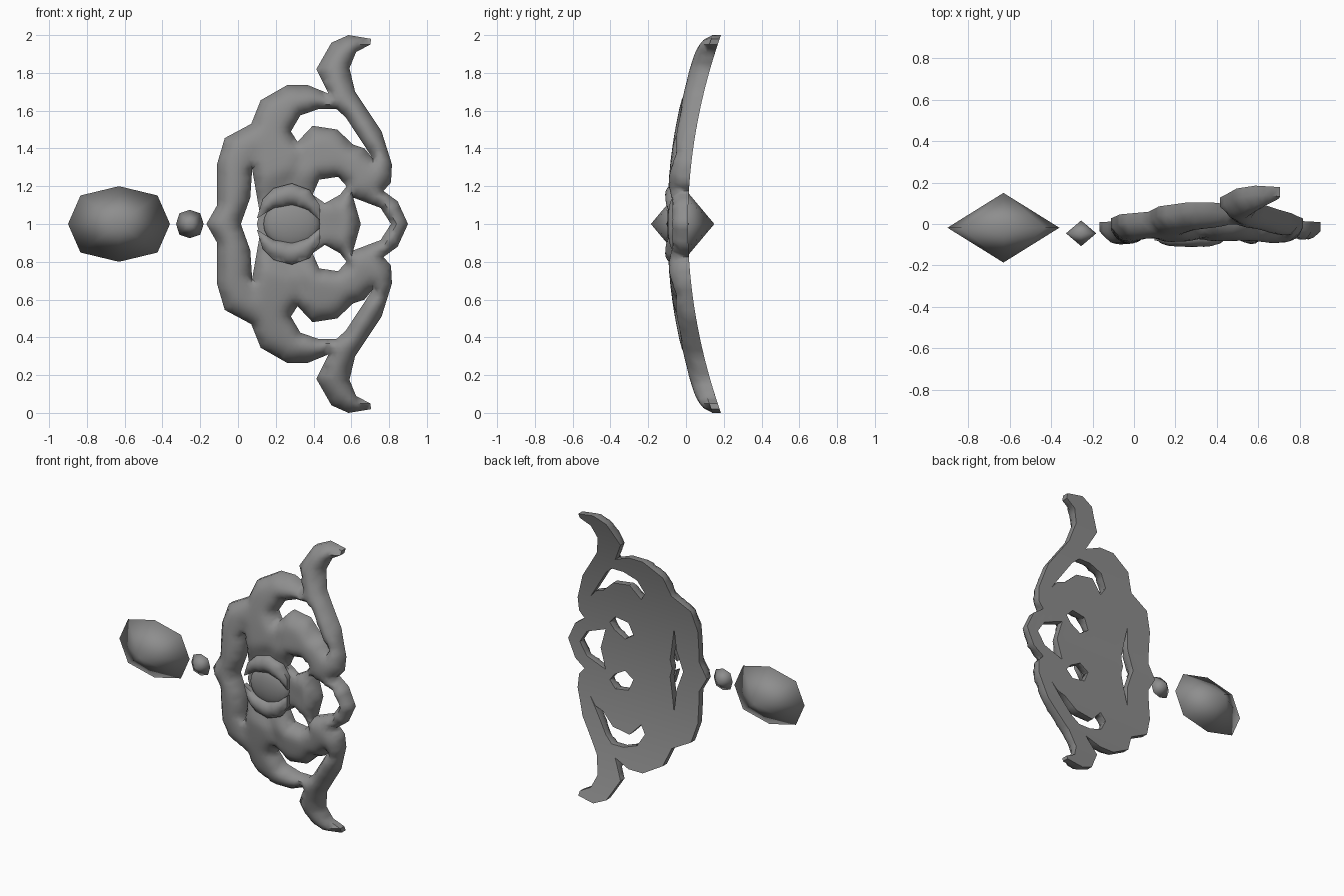
import bpy, bmesh, math
from mathutils import Vector
from mathutils.geometry import delaunay_2d_cdt, intersect_point_line

cube = bpy.data.objects.get("Cube")
if cube:
    bpy.data.objects.remove(cube, do_unlink=True)

grey = bpy.data.materials.new("grey")
grey.use_nodes = True
grey.diffuse_color = (0.27, 0.27, 0.27, 1)
grey.node_tree.nodes["Principled BSDF"].inputs["Base Color"].default_value = (0.27, 0.27, 0.27, 1)


def finish(name, bm, angle):
    bmesh.ops.recalc_face_normals(bm, faces=bm.faces[:])
    mesh = bpy.data.meshes.new(name)
    bm.to_mesh(mesh)
    bm.free()
    mesh.materials.append(grey)
    ob = bpy.data.objects.new(name, mesh)
    bpy.context.collection.objects.link(ob)
    bpy.ops.object.select_all(action='DESELECT')
    ob.select_set(True)
    bpy.context.view_layer.objects.active = ob
    bpy.ops.object.shade_smooth_by_angle(angle=math.radians(angle))
    return ob


def flip(pts):
    return [(x, 2 - z) for x, z in pts]


def closed(half):
    """Complete a half outline whose ends lie on the symmetry line."""
    return half + flip(half[1:-1])[::-1]


def subdivide(pts, step, loop=True):
    out = []
    ends = pts[1:] + pts[:1] if loop else pts[1:]
    for a, b in zip(pts, ends):
        a, b = Vector(a), Vector(b)
        n = max(1, round((b - a).length / step))
        out += [a.lerp(b, i / n) for i in range(n)]
    return out


def seg_dist(p, a, b):
    q, t = intersect_point_line(p, a, b)
    q = Vector(a).lerp(Vector(b), min(1, max(0, t)))
    return (p - q.to_2d()).length


def inside(p, loops):
    hit = False
    for lp in loops:
        for a, b in zip(lp, lp[1:] + lp[:1]):
            if (a[1] > p[1]) != (b[1] > p[1]):
                if p[0] < a[0] + (p[1] - a[1]) * (b[0] - a[0]) / (b[1] - a[1]):
                    hit = not hit
    return hit


def puffed_plate(name, loops, back, wall, bulge, radius, step, creases=(), scale=lambda p: 1):
    """Flat-backed plate whose front swells away from its edges and creases."""
    segs = [(Vector(a), Vector(b)) for lp in loops for a, b in zip(lp, lp[1:] + lp[:1])]
    folds = [(Vector(a), Vector(b)) for c in creases for a, b in zip(c, c[1:])]

    def edge_dist(p):
        return min(seg_dist(p, a, b) for a, b in segs)

    pts, edges = [], []
    for lp in loops:
        ring = subdivide(lp, step * 1.3)
        s, n = len(pts), len(ring)
        pts += ring
        edges += [(s + i, s + (i + 1) % n) for i in range(n)]
    # staggered interior points, symmetric about z = 1
    row = step * 0.87
    for j in range(-int(1 / row), int(1 / row) + 1):
        for i in range(-int(1 / step), int(1 / step) + 1):
            p = Vector(((i + 0.5 * (j % 2)) * step, 1 + j * row))
            if inside(p, loops) and edge_dist(p) > step * 0.45:
                pts.append(p)
    vs, es, fs = delaunay_2d_cdt(pts, edges, [], 0, 1e-5)[:3]
    fs = [f for f in fs if inside(sum((vs[i] for i in f), Vector((0, 0))) / len(f), loops)]

    # swelling height, relaxed a little for a soft surface
    rim = [edge_dist(v) for v in vs]
    height = []
    for v, d in zip(vs, rim):
        for a, b in folds:
            d = min(d, seg_dist(v, a, b) + 0.02)
        k = min(1, d / radius)
        height.append(bulge * math.sqrt(max(0, 1 - (1 - k) ** 2)) * scale(v))
    near = [set() for _ in vs]
    for f in fs:
        for i in f:
            near[i].update(k for k in f if k != i)
    for _ in range(2):
        height = [h if r < 1e-4 or not n else 0.5 * h + 0.5 * sum(height[k] for k in n) / len(n)
                  for h, r, n in zip(height, rim, near)]

    bm = bmesh.new()
    front = [bm.verts.new((v.x, back(v.y) - wall - h, v.y)) for v, h in zip(vs, height)]
    rear = [bm.verts.new((v.x, back(v.y), v.y)) for v in vs]
    count = {}
    for f in fs:
        bm.faces.new([front[i] for i in f])
        bm.faces.new([rear[i] for i in reversed(f)])
        for a, b in zip(f, f[1:] + f[:1]):
            count.setdefault(frozenset((a, b)), []).append((a, b))
    for sides in count.values():
        if len(sides) == 1:
            a, b = sides[0]
            bm.faces.new((front[b], front[a], rear[a], rear[b]))
    bmesh.ops.delete(bm, geom=[v for v in bm.verts if not v.link_faces], context='VERTS')
    return finish(name, bm, 50)


# scrollwork body: outer outline and its openings
outer = closed([(-0.167, 1), (-0.11, 1.1), (-0.11, 1.32), (-0.07, 1.455), (0.07, 1.53),
                (0.12, 1.655), (0.26, 1.735), (0.37, 1.735), (0.48, 1.69), (0.415, 1.82),
                (0.495, 1.96), (0.585, 2.0), (0.705, 1.98), (0.7, 1.95), (0.625, 1.91),
                (0.59, 1.825), (0.62, 1.7), (0.76, 1.49), (0.815, 1.315), (0.81, 1.22),
                (0.77, 1.175), (0.845, 1.12), (0.9, 1)])
slit = closed([(0.015, 1), (0.065, 1.14), (0.075, 1.29), (0.115, 1.06), (0.1, 1)])
arch = closed([(0.65, 1), (0.63, 1.07), (0.61, 1.14), (0.755, 1.085), (0.81, 1)])
upper = [(0.28, 1.49), (0.33, 1.575), (0.43, 1.61), (0.52, 1.61), (0.57, 1.565),
         (0.715, 1.345), (0.67, 1.4), (0.61, 1.42), (0.525, 1.5), (0.395, 1.52), (0.315, 1.435)]
small = [(0.43, 1.235), (0.53, 1.25), (0.575, 1.2), (0.54, 1.155), (0.46, 1.11), (0.395, 1.155)]
folds = [[(0.315, 1.435), (0.34, 1.37), (0.32, 1.28), (0.27, 1.22)],
         [(0.48, 1.69), (0.56, 1.58)],
         [(0.77, 1.175), (0.61, 1.14)],
         [(0.075, 1.29), (0.085, 1.36)]]
folds += [flip(f) for f in folds]
centre = Vector((0.285, 1))
puffed_plate("scrollwork_body", [outer, slit, arch, upper, small, flip(upper), flip(small)],
             lambda z: 0.01 + 0.175 * (z - 1) ** 2, 0.045, 0.066, 0.085, 0.028, folds,
             lambda p: min(1, max(0.25, ((p - centre).length - 0.12) / 0.16)))

# lids around the central boss
lid = [(0.1, 1.03), (0.19, 1.085), (0.285, 1.1), (0.37, 1.075), (0.435, 1.02), (0.432, 1.1),
       (0.38, 1.18), (0.285, 1.215), (0.19, 1.19), (0.13, 1.13)]
for name, pts in (("upper_lid", lid), ("lower_lid", flip(lid))):
    puffed_plate(name, [pts], lambda z: -0.045, 0.035, 0.032, 0.06, 0.02)

# rounded boss between the lids
bm = bmesh.new()
bmesh.ops.create_uvsphere(bm, u_segments=20, v_segments=12, radius=1)
for v in bm.verts:
    v.co = (0.285 + 0.15 * v.co.x, -0.05 + 0.05 * v.co.y, 1 + 0.13 * v.co.z)
finish("centre_boss", bm, 60)


# eight-sided double-pointed gems
def gem(name, x, y, rx, ry, rz):
    bm = bmesh.new()
    k = 0.755
    ring = [bm.verts.new((x + rx * a, y, 1 + rz * b)) for a, b in
            ((1, 0), (k, k), (0, 1), (-k, k), (-1, 0), (-k, -k), (0, -1), (k, -k))]
    for s in (-1, 1):
        tip = bm.verts.new((x, y + s * ry, 1))
        for a, b in zip(ring, ring[1:] + ring[:1]):
            bm.faces.new((a, b, tip))
    finish(name, bm, 180)


gem("large_gem", -0.63, -0.018, 0.27, 0.168, 0.2)
gem("small_gem", -0.255, -0.045, 0.073, 0.062, 0.075)
